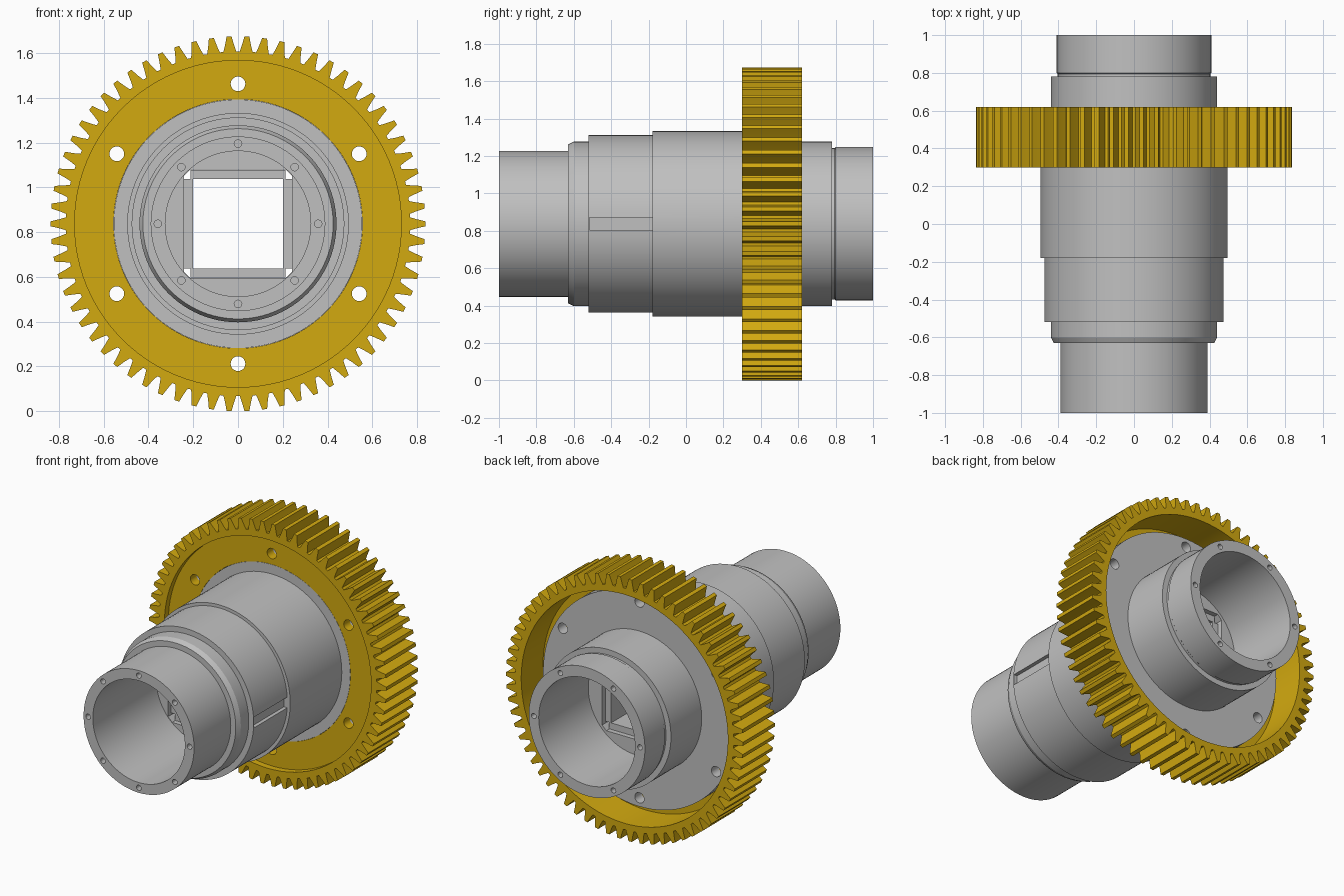
import bpy, bmesh
from math import sin, cos, pi, radians
from mathutils import Matrix, Vector

if "Cube" in bpy.data.objects:
    bpy.data.objects.remove(bpy.data.objects["Cube"], do_unlink=True)

AXIS_Z = 0.837
TEETH = 66


def material(name, color):
    m = bpy.data.materials.new(name)
    m.use_nodes = True
    m.diffuse_color = (*color, 1)
    bsdf = next(n for n in m.node_tree.nodes if n.type == 'BSDF_PRINCIPLED')
    bsdf.inputs["Base Color"].default_value = (*color, 1)
    return m


steel = material("grey_steel", (0.53, 0.53, 0.53))
brass = material("golden_yellow", (0.65, 0.40, 0.005))


def make_object(name, bm, mat=None):
    bmesh.ops.recalc_face_normals(bm, faces=bm.faces)
    mesh = bpy.data.meshes.new(name)
    bm.to_mesh(mesh)
    bm.free()
    ob = bpy.data.objects.new(name, mesh)
    ob.location.z = AXIS_Z
    bpy.context.collection.objects.link(ob)
    if mat:
        mesh.materials.append(mat)
    return ob


def lathe(profile, segments=96):
    """Closed (radius, y) profile turned around the y axis."""
    bm = bmesh.new()
    rings = [[bm.verts.new((r * cos(2 * pi * i / segments), y, r * sin(2 * pi * i / segments)))
              for r, y in profile] for i in range(segments)]
    n = len(profile)
    for i in range(segments):
        a, b = rings[i], rings[(i + 1) % segments]
        for j in range(n):
            k = (j + 1) % n
            bm.faces.new((a[j], a[k], b[k], b[j]))
    return bm


def prism(points, y0, y1):
    """Outline of (x, z) points extruded along y."""
    bm = bmesh.new()
    face = bm.faces.new([bm.verts.new((x, y0, z)) for x, z in points])
    ext = bmesh.ops.extrude_face_region(bm, geom=[face])
    bmesh.ops.translate(bm, vec=(0, y1 - y0, 0),
                        verts=[v for v in ext["geom"] if isinstance(v, bmesh.types.BMVert)])
    return bm


def rods(radius, y0, y1, count=1, circle=0.0, segments=20):
    """Cylinders along y, spaced evenly on a circle starting at the top."""
    bm = bmesh.new()
    for i in range(count):
        a = 2 * pi * i / count
        pos = Vector((circle * sin(a), (y0 + y1) / 2, circle * cos(a)))
        bmesh.ops.create_cone(bm, cap_ends=True, segments=segments, radius1=radius,
                              radius2=radius, depth=y1 - y0,
                              matrix=Matrix.Translation(pos) @ Matrix.Rotation(pi / 2, 4, 'X'))
    return bm


def box(x0, x1, y0, y1, z0, z1):
    return prism([(x0, z0), (x1, z0), (x1, z1), (x0, z1)], y0, y1)


def cut(ob, bm):
    cutter = make_object("cutter", bm)
    cutter.hide_render = True
    mod = ob.modifiers.new("cut", 'BOOLEAN')
    mod.operation, mod.solver, mod.object = 'DIFFERENCE', 'EXACT', cutter
    bpy.context.view_layer.objects.active = ob
    bpy.ops.object.modifier_apply(modifier=mod.name)
    bpy.data.objects.remove(cutter, do_unlink=True)


def smooth(ob):
    bpy.ops.object.select_all(action='DESELECT')
    ob.select_set(True)
    bpy.context.view_layer.objects.active = ob
    bpy.ops.object.shade_smooth_by_angle(angle=radians(20))


# Stepped hollow shaft with mounting flange and inner bulkhead
shaft = make_object("stepped_shaft", lathe([
    (0.325, -1), (0.39, -1), (0.39, -0.63), (0.425, -0.63), (0.44, -0.60),
    (0.44, -0.52), (0.475, -0.52), (0.475, -0.18), (0.495, -0.18), (0.495, 0.34),
    (0.555, 0.34), (0.555, 0.40), (0.68, 0.40), (0.68, 0.47), (0.44, 0.47),
    (0.44, 0.78), (0.405, 0.78), (0.405, 0.795), (0.41, 0.80), (0.41, 1),
    (0.34, 1), (0.34, 0.5), (0.15, 0.5), (0.15, -0.36), (0.325, -0.36)]), steel)

# Square passage with chamfered corners, keyway and bolt holes
S, C = 0.242, 0.213
cut(shaft, prism([(S, -C), (S, C), (C, S), (-C, S), (-S, C), (-S, -C), (-C, -S), (C, -S)],
                 -0.45, 0.6))
cut(shaft, box(0.45, 0.6, -0.515, -0.18, -0.034, 0.034))
cut(shaft, rods(0.033, 0.25, 0.6, 6, 0.625))
cut(shaft, rods(0.017, -1.1, -0.93, 8, 0.358, 12))
back_holes = rods(0.017, 0.93, 1.1, 6, 0.375, 12)
bmesh.ops.rotate(back_holes, verts=back_holes.verts, matrix=Matrix.Rotation(pi / 6, 3, 'Y'))
cut(shaft, back_holes)
smooth(shaft)

# Four plates lining the square passage
for side, sign in (("left", 1), ("right", -1)):
    x0, x1 = sorted((sign * 0.2, sign * 0.241))
    make_object(side + "_liner_plate", box(x0, x1, -0.33, 0.47, -0.2, 0.2), steel)
for side, sign in (("top", 1), ("bottom", -1)):
    z0, z1 = sorted((sign * 0.2, sign * 0.241))
    make_object(side + "_liner_plate", box(-C, C, -0.33, 0.47, z0, z1), steel)

# Toothed ring
outline = []
pitch = 2 * pi / TEETH
for t in range(TEETH):
    for offset, r in ((-0.39, 0.770), (-0.26, 0.800), (-0.14, 0.837),
                      (0.14, 0.837), (0.26, 0.800), (0.39, 0.770)):
        a = (t + 0.5 + offset) * pitch
        outline.append((r * sin(a), r * cos(a)))
gear = make_object("gear_ring", prism(outline, 0.30, 0.62), brass)
cut(gear, rods(0.73, 0.2, 0.34, segments=96))
cut(gear, rods(0.73, 0.40, 0.7, segments=96))
cut(gear, rods(0.556, 0.2, 0.7, segments=96))
cut(gear, rods(0.033, 0.25, 0.6, 6, 0.625))
smooth(gear)
